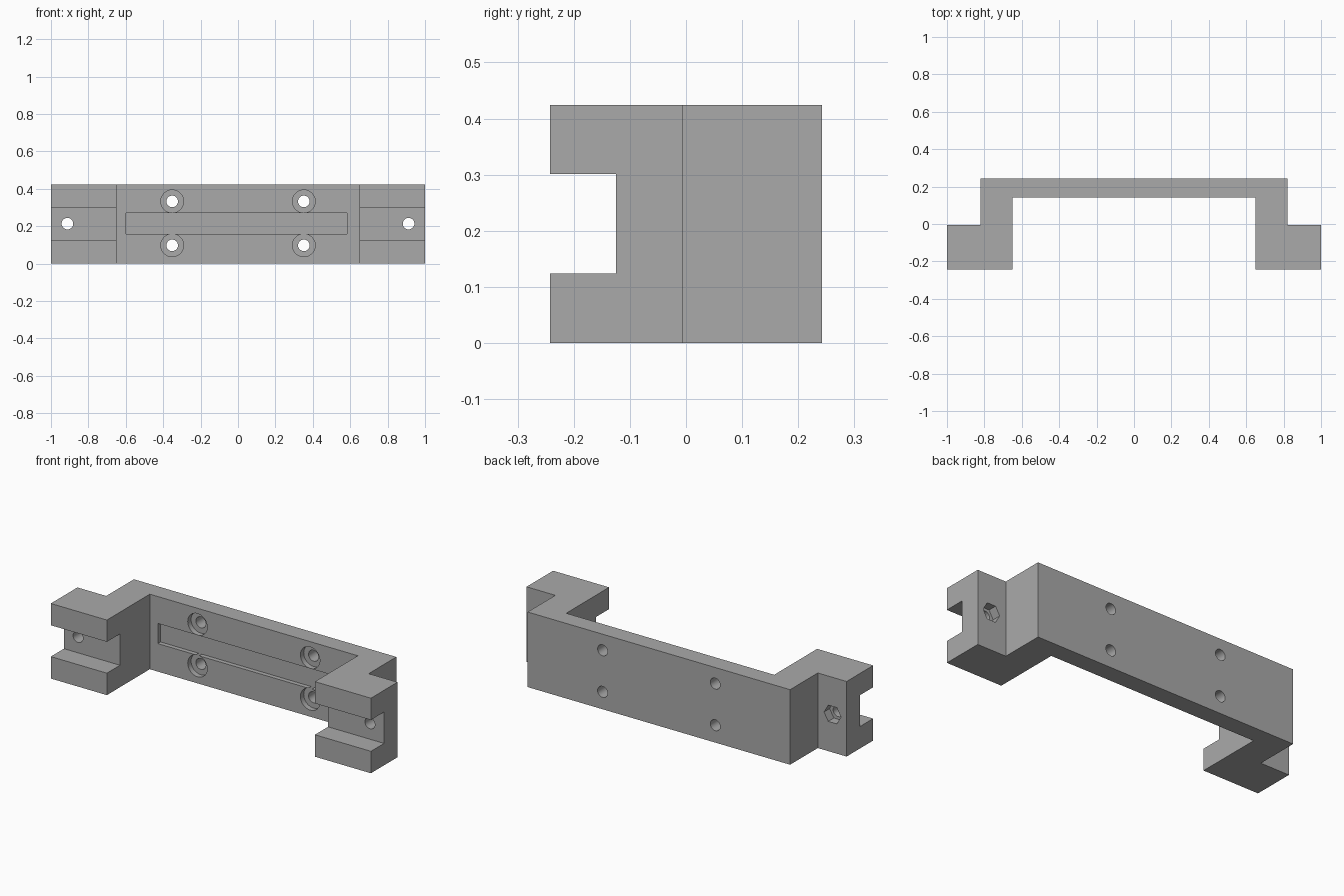
import bpy
import bmesh
import math

cube = bpy.data.objects.get("Cube")
if cube:
    bpy.data.objects.remove(cube, do_unlink=True)

HEIGHT = 0.424
WALL_FRONT, SHOULDER, FOOT_FRONT = 0.141, -0.005, -0.242

grey = bpy.data.materials.new("plain grey")
grey.use_nodes = True
grey.diffuse_color = (0.4, 0.4, 0.4, 1)
grey.node_tree.nodes["Principled BSDF"].inputs["Base Color"].default_value = (0.4, 0.4, 0.4, 1)


def cutter(obj):
    """Subtract a hidden helper from the bracket."""
    obj.hide_render = True
    obj.hide_set(True)
    mod = bracket.modifiers.new(obj.name, "BOOLEAN")
    mod.operation = "DIFFERENCE"
    mod.solver = "EXACT"
    mod.object = obj
    cutters.append(obj)


def box_cut(name, x0, x1, y0, y1, z0, z1):
    bpy.ops.mesh.primitive_cube_add(
        size=1, location=((x0 + x1) / 2, (y0 + y1) / 2, (z0 + z1) / 2))
    obj = bpy.context.object
    obj.name = name
    obj.scale = (x1 - x0, y1 - y0, z1 - z0)
    cutter(obj)


def round_cut(name, x, z, radius, y0, y1, sides=32):
    bpy.ops.mesh.primitive_cylinder_add(
        vertices=sides, radius=radius, depth=y1 - y0,
        location=(x, (y0 + y1) / 2, z),
        rotation=(math.pi / 2, 0, math.pi))
    obj = bpy.context.object
    obj.name = name
    if sides == 6:  # points of the nut pocket lie sideways
        obj.rotation_euler = (math.pi / 2, math.pi / 6, 0)
    cutter(obj)


# Bracket body: mirrored plan profile, extruded upward
half = [(0.65, WALL_FRONT), (0.65, FOOT_FRONT), (1, FOOT_FRONT),
        (1, SHOULDER), (0.82, SHOULDER), (0.82, 0.242)]
profile = half + [(-x, y) for x, y in reversed(half)]
bm = bmesh.new()
face = bm.faces.new([bm.verts.new((x, y, 0)) for x, y in profile])
result = bmesh.ops.extrude_face_region(bm, geom=[face])
top = [v for v in result["geom"] if isinstance(v, bmesh.types.BMVert)]
bmesh.ops.translate(bm, verts=top, vec=(0, 0, HEIGHT))
bmesh.ops.recalc_face_normals(bm, faces=bm.faces)
mesh = bpy.data.meshes.new("bracket")
bm.to_mesh(mesh)
bm.free()
mesh.materials.append(grey)
bracket = bpy.data.objects.new("bracket", mesh)
bpy.context.collection.objects.link(bracket)
cutters = []

# Long shallow slot in the wall
box_cut("slot_cutter", -0.6, 0.583, 0, WALL_FRONT + 0.025, 0.158, 0.272)

# Channel, bolt hole and nut pocket in each foot
for side, s in (("left", 1), ("right", -1)):
    x0, x1 = sorted((s * 0.6, s * 1.1))
    box_cut(side + "_channel_cutter", x0, x1, -0.4, -0.125, 0.124, 0.301)
    round_cut(side + "_bolt_hole_cutter", s * 0.912, 0.214, 0.031, -0.3, 0.1)
    round_cut(side + "_nut_pocket_cutter", s * 0.912, 0.214, 0.053, -0.055, 0.1, 6)
    # Counterbored screw holes in the wall
    for level, z in (("lower", 0.098), ("upper", 0.333)):
        name = side + "_" + level
        round_cut(name + "_screw_hole_cutter", s * 0.352, z, 0.031, 0, 0.4)
        round_cut(name + "_counterbore_cutter", s * 0.352, z, 0.061, 0, WALL_FRONT + 0.03)

# Apply the cuts and remove the helpers
bpy.ops.object.select_all(action="DESELECT")
bracket.select_set(True)
bpy.context.view_layer.objects.active = bracket
for mod in list(bracket.modifiers):
    bpy.ops.object.modifier_apply(modifier=mod.name)
for obj in cutters:
    bpy.data.objects.remove(obj, do_unlink=True)

# One colour all over, smooth holes with sharp edges
bracket.data.materials.clear()
bracket.data.materials.append(grey)
for poly in bracket.data.polygons:
    poly.material_index = 0
bpy.ops.object.shade_smooth_by_angle(angle=math.radians(30))
